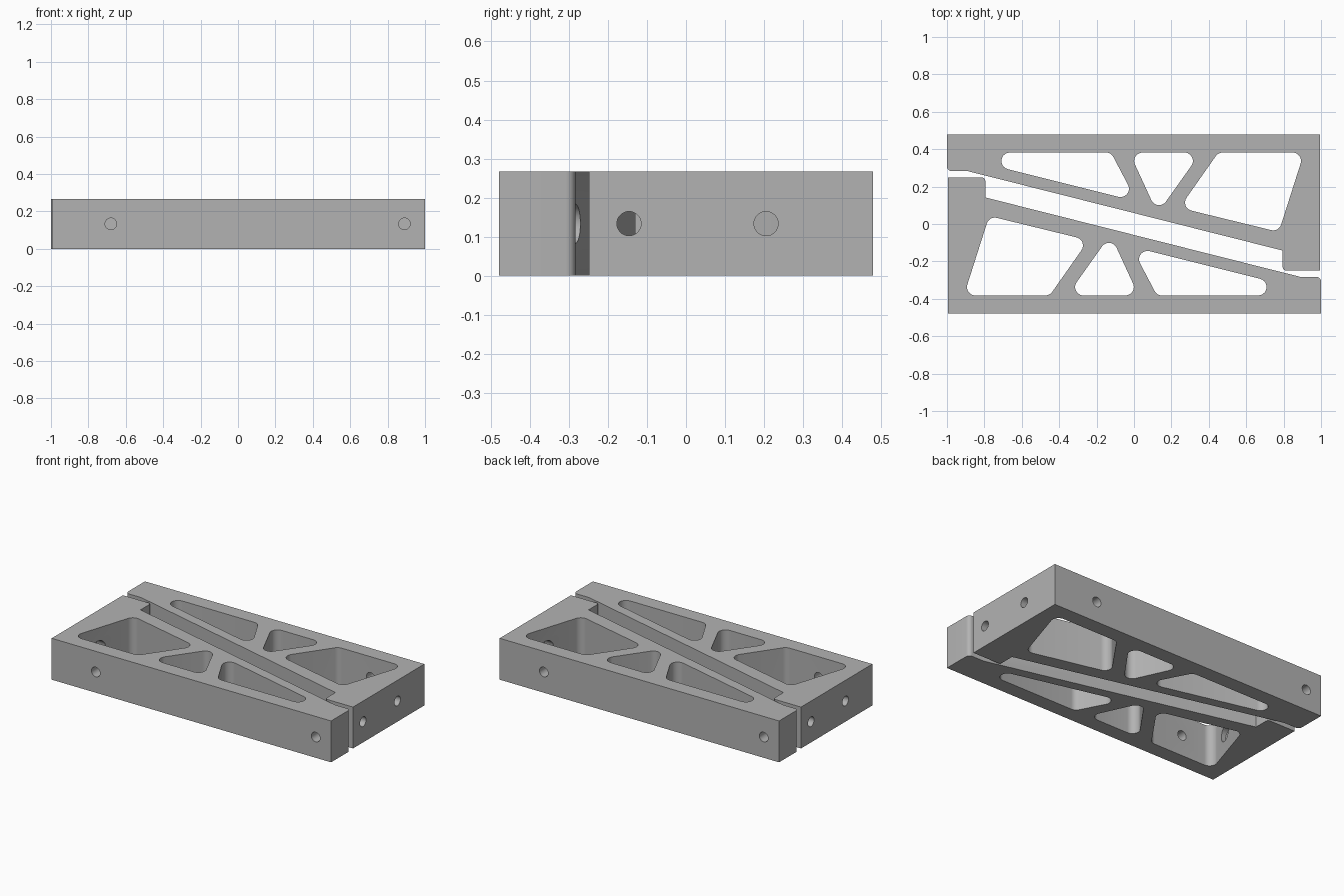
import bpy, bmesh
from math import pi, cos, sin, atan2
from mathutils import Matrix, Vector

HEIGHT = 0.267
MID = HEIGHT / 2

cube = bpy.data.objects.get("Cube")
if cube:
    bpy.data.objects.remove(cube)

grey = bpy.data.materials.new("machined grey")
grey.use_nodes = True
grey.diffuse_color = (0.45, 0.45, 0.45, 1)
grey.node_tree.nodes["Principled BSDF"].inputs["Base Color"].default_value = grey.diffuse_color


def new_object(name, bm):
    mesh = bpy.data.meshes.new(name)
    bmesh.ops.recalc_face_normals(bm, faces=bm.faces)
    bm.to_mesh(mesh)
    bm.free()
    mesh.materials.append(grey)
    obj = bpy.data.objects.new(name, mesh)
    bpy.context.collection.objects.link(obj)
    return obj


def prism(name, points, z0, z1, fillets=()):
    """Extrude a flat outline; fillets are (corner index, radius)."""
    bm = bmesh.new()
    face = bm.faces.new([bm.verts.new((x, y, z0)) for x, y in points])
    ext = bmesh.ops.extrude_face_region(bm, geom=[face])["geom"]
    bmesh.ops.translate(bm, vec=(0, 0, z1 - z0),
                        verts=[v for v in ext if isinstance(v, bmesh.types.BMVert)])
    for index, radius in fillets:
        px, py = points[index]
        edges = [e for e in bm.edges
                 if all(abs(v.co.x - px) + abs(v.co.y - py) < 1e-4 for v in e.verts)]
        bmesh.ops.bevel(bm, geom=edges, offset=radius, segments=6,
                        profile=0.5, affect='EDGES')
    return new_object(name, bm)


def rounded(centres, radius, steps=10):
    """Outline around counter-clockwise corner circles."""
    points = []
    for i, c in enumerate(centres):
        c, before, after = Vector(c), Vector(centres[i - 1]), Vector(centres[(i + 1) % len(centres)])
        d0, d1 = c - before, after - c
        a0 = atan2(d0.y, d0.x) - pi / 2
        turn = (atan2(d1.y, d1.x) - pi / 2 - a0) % (2 * pi)
        for k in range(steps + 1):
            a = a0 + turn * k / steps
            points.append((c.x + radius * cos(a), c.y + radius * sin(a)))
    return points


def drill(axis, across, start, end, radius):
    """Cylinder along x or y at mid height."""
    bm = bmesh.new()
    bmesh.ops.create_cone(bm, cap_ends=True, segments=32, radius1=radius,
                          radius2=radius, depth=end - start)
    middle = (start + end) / 2
    if axis == 'X':
        turn, place = Matrix.Rotation(pi / 2, 4, 'Y'), (middle, across, MID)
    else:
        turn, place = Matrix.Rotation(pi / 2, 4, 'X'), (across, middle, MID)
    bm.transform(Matrix.Translation(place) @ turn)
    return new_object("drill_cutter", bm)


def cut(target, cutter):
    mod = target.modifiers.new("cut", 'BOOLEAN')
    mod.operation = 'DIFFERENCE'
    mod.solver = 'EXACT'
    mod.object = cutter
    bpy.context.view_layer.update()
    result = bpy.data.meshes.new_from_object(
        target.evaluated_get(bpy.context.evaluated_depsgraph_get()))
    target.modifiers.clear()
    target.data = result
    bpy.data.objects.remove(cutter)


# Wedge-shaped frame half with a hooked end
outline = [(-1, 0.479), (-1, 0.283), (-0.89, 0.283), (0.795, -0.142),
           (0.795, -0.248), (0.995, -0.248), (0.995, 0.479)]
back = prism("back_frame", outline, 0, HEIGHT, [(1, 0.025), (4, 0.018)])

# Lightening pockets
pockets = [
    [(-0.664, 0.337), (-0.072, 0.189), (-0.15, 0.337)],
    [(0.046, 0.337), (0.134, 0.146), (0.27, 0.337)],
    [(0.474, 0.337), (0.318, 0.115), (0.744, 0.011), (0.848, 0.337)],
]
for centres in pockets:
    cut(back, prism("pocket_cutter", rounded(centres, 0.045), -0.1, HEIGHT + 0.1))

# Screw holes, two of them counterbored from inside
for hole in [('Y', 0.68, 0.35, 0.6, 0.031), ('Y', -0.89, 0.2, 0.6, 0.031),
             ('Y', -0.89, 0.2, 0.335, 0.05), ('X', -0.146, 0.75, 1.1, 0.031),
             ('X', 0.205, 0.8, 1.1, 0.031), ('X', 0.205, 0.75, 0.9, 0.05)]:
    cut(back, drill(*hole))

# Matching half, turned half way round
front = bpy.data.objects.new("front_frame", back.data.copy())
bpy.context.collection.objects.link(front)
front.data.transform(Matrix.Rotation(pi, 4, 'Z'))

for obj in (back, front):
    obj.data.shade_smooth()
    obj.data.set_sharp_from_angle(angle=pi / 6)
